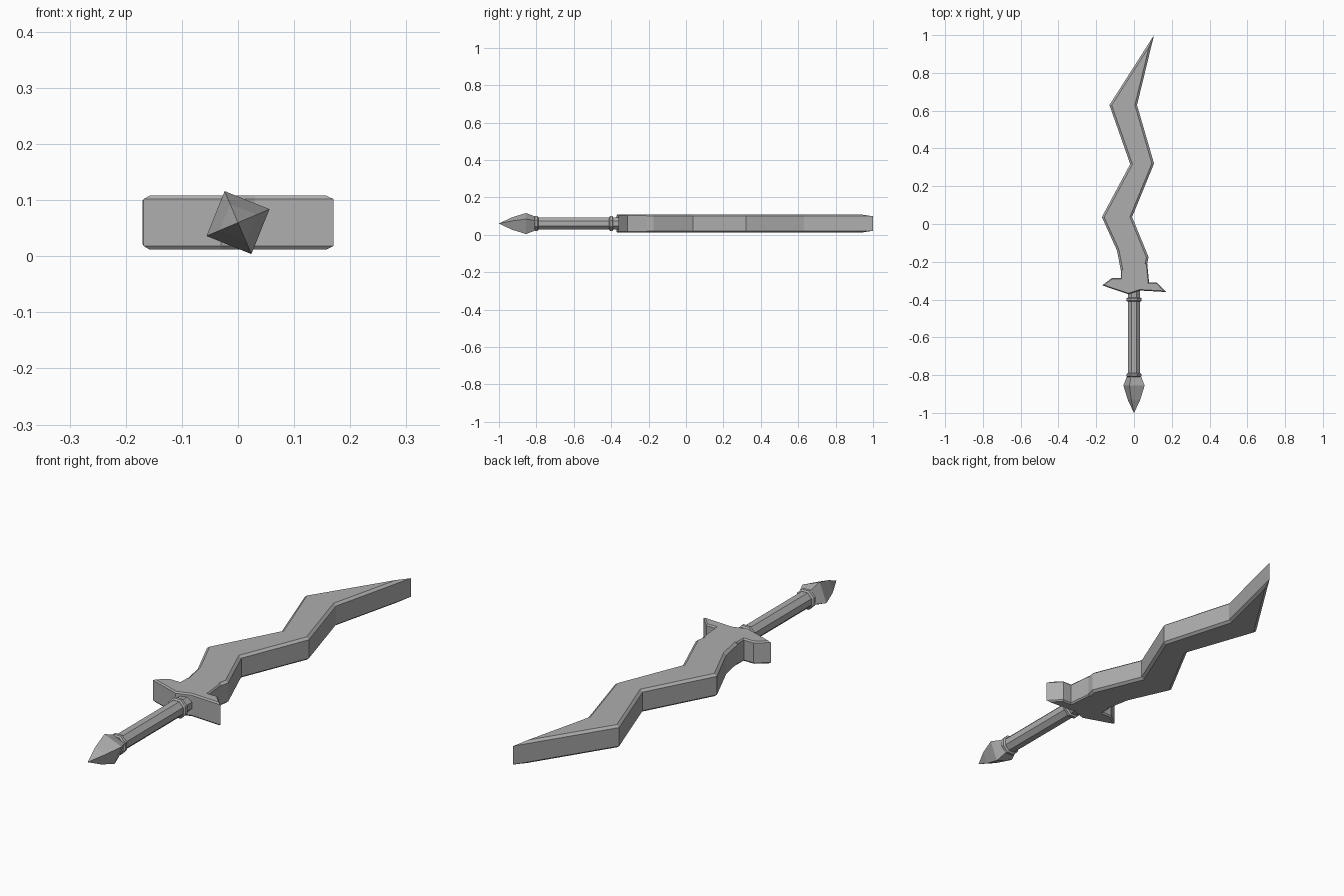
import bpy
import bmesh
import math
from mathutils import Vector

old = bpy.data.objects.get("Cube")
if old:
    bpy.data.objects.remove(old, do_unlink=True)

steel = bpy.data.materials.new("grey_steel")
steel.use_nodes = True
GREY = (0.42, 0.42, 0.42, 1)
steel.diffuse_color = GREY
steel.node_tree.nodes["Principled BSDF"].inputs["Base Color"].default_value = GREY

MID = 0.06  # height of the long axis


def finish(bm, name):
    bmesh.ops.recalc_face_normals(bm, faces=bm.faces)
    mesh = bpy.data.meshes.new(name)
    bm.to_mesh(mesh)
    bm.free()
    mesh.materials.append(steel)
    obj = bpy.data.objects.new(name, mesh)
    bpy.context.collection.objects.link(obj)
    return obj


def skin(bm, rings):
    """Join equal rings of points with quads and close both ends."""
    rows = [[bm.verts.new(p) for p in ring] for ring in rings]
    n = len(rows[0])
    for a, b in zip(rows, rows[1:]):
        for i in range(n):
            j = (i + 1) % n
            bm.faces.new((a[i], a[j], b[j], b[i]))
    bm.faces.new(rows[0])
    bm.faces.new(rows[-1])


def inset(points, dist, open_edge):
    """Mitred inset of an anticlockwise outline, leaving one edge in place."""
    pts = [Vector(p) for p in points]
    n = len(pts)
    lines = []
    for i in range(n):
        d = (pts[(i + 1) % n] - pts[i]).normalized()
        normal = Vector((-d.y, d.x))
        lines.append((normal, normal.dot(pts[i]) + (0 if i == open_edge else dist)))
    out = []
    for i in range(n):
        (a, p), (b, q) = lines[i - 1], lines[i]
        det = a.x * b.y - a.y * b.x
        out.append(((p * b.y - q * a.y) / det, (a.x * q - b.x * p) / det))
    return out


def plate(name, outline, half, bevel, drop, open_edge):
    """Flat slab with a chamfer round its upper and lower rims."""
    inner = inset(outline, bevel, open_edge)
    levels = [(inner, -half), (outline, drop - half), (outline, half - drop), (inner, half)]
    bm = bmesh.new()
    skin(bm, [[(x, y, MID + z) for x, y in ring] for ring, z in levels])
    return finish(bm, name)


def lathe(name, profile, sides, turn):
    """Faceted solid along y from (y, radius) pairs."""
    bm = bmesh.new()
    angles = [turn + math.tau * k / sides for k in range(sides)]
    skin(bm, [[(r * math.cos(a), y, MID + r * math.sin(a)) for a in angles]
              for y, r in profile])
    return finish(bm, name)


# Wavy blade, open where it meets the guard
plate("blade", [
    (-0.07, -0.245), (0.07, -0.21), (0.077, -0.175), (-0.01, 0.037), (0.106, 0.32),
    (0.016, 0.63), (0.106, 1.0), (-0.13, 0.63), (-0.02, 0.317), (-0.17, 0.037),
    (-0.09, -0.14)], 0.048, 0.011, 0.009, 0)

# Winged guard, open where it meets the blade
plate("guard", [
    (0.07, -0.21), (-0.07, -0.245), (-0.07, -0.285), (-0.116, -0.285), (-0.168, -0.325),
    (-0.03, -0.372), (0.03, -0.352), (0.17, -0.36), (0.122, -0.31), (0.08, -0.31)],
    0.048, 0.005, 0.006, 0)

# Octagonal grip with a raised collar at each end
flat = math.pi / 8
lathe("grip", [(-0.81, 0.035), (-0.34, 0.035)], 8, flat)
for name, y in (("upper_collar", -0.4), ("lower_collar", -0.8)):
    lathe(name, [(y - 0.011, 0.036), (y - 0.006, 0.043),
                 (y + 0.006, 0.043), (y + 0.011, 0.036)], 8, flat)

# Four-sided pointed pommel, twisted off the vertical
lathe("pommel", [(-1.0, 0.0005), (-0.93, 0.036), (-0.855, 0.061), (-0.805, 0.04)],
      4, math.radians(23))
